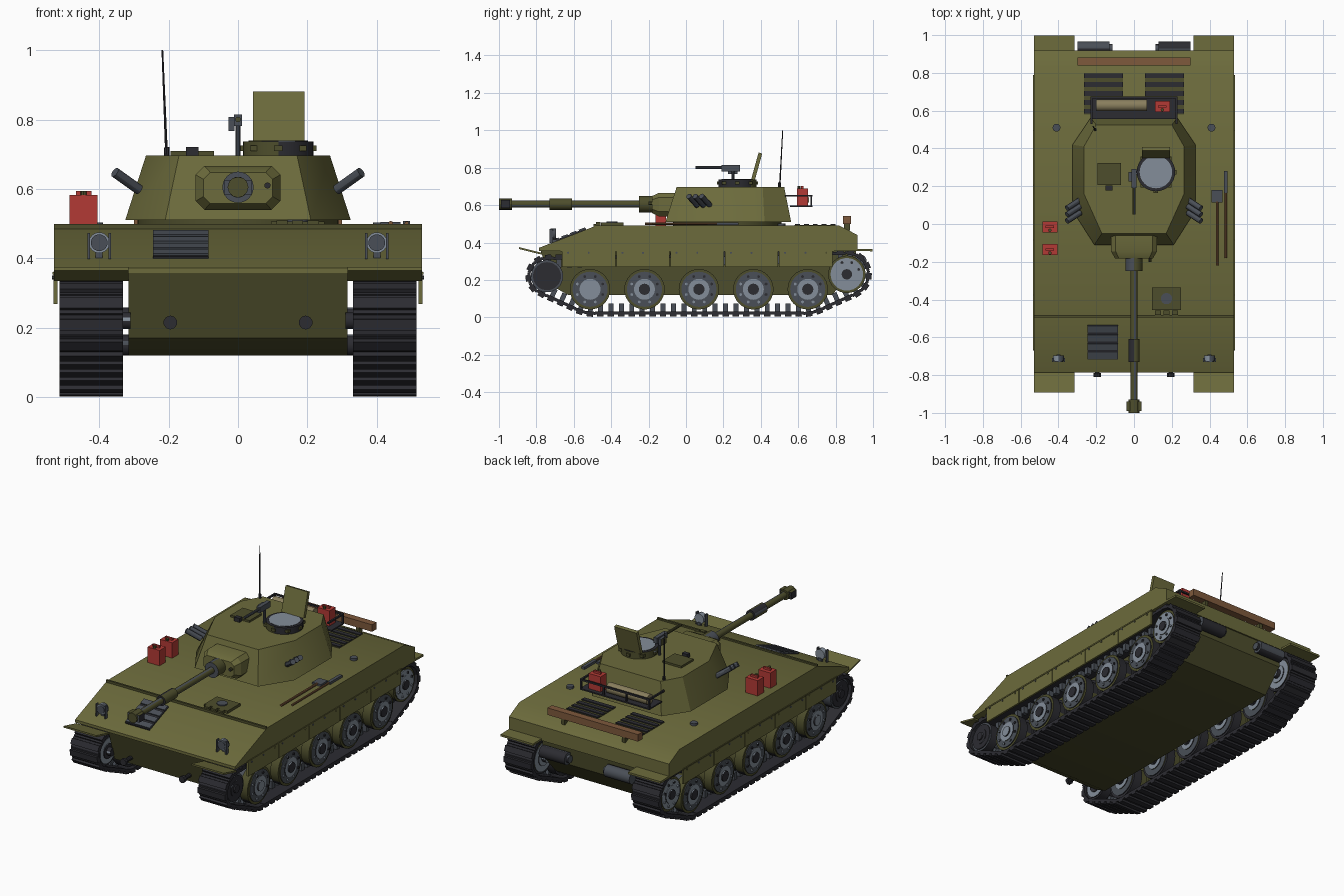
import bpy, bmesh, math
from mathutils import Vector, Matrix, geometry

if "Cube" in bpy.data.objects:
    bpy.data.objects.remove(bpy.data.objects["Cube"])


def material(name, rgb):
    m = bpy.data.materials.new(name)
    m.use_nodes = True
    m.diffuse_color = (*rgb, 1)
    m.node_tree.nodes["Principled BSDF"].inputs["Base Color"].default_value = (*rgb, 1)
    return m


OLIVE = material("olive", (.15, .147, .045))
DARK = material("dark_olive", (.075, .075, .025))
RUBBER = material("charcoal", (.025, .025, .031))
STEEL = material("steel_grey", (.068, .078, .095))
LIGHT = material("light_grey", (.23, .27, .32))
RED = material("red", (.45, .042, .035))
WOOD = material("wood", (.21, .1, .045))
CANVAS = material("canvas", (.25, .21, .11))
made = []


class Part:
    """Collects solids into one named object."""

    def __init__(self, name):
        self.name, self.bm, self.mats = name, bmesh.new(), []

    def paint(self, start, mat):
        if mat not in self.mats:
            self.mats.append(mat)
        self.bm.faces.ensure_lookup_table()
        for f in self.bm.faces[start:]:
            f.material_index = self.mats.index(mat)

    def box(self, c, size, mat, tilt=0, frame=None):
        n = len(self.bm.faces)
        rot = frame or Matrix.Rotation(tilt, 4, 'X')
        bmesh.ops.create_cube(self.bm, matrix=Matrix.Translation(c) @ rot @ Matrix.Diagonal((*size, 1)))
        self.paint(n, mat)
        return self

    def cyl(self, a, b, r, mat, sides=24, r2=None):
        n = len(self.bm.faces)
        a, b = Vector(a), Vector(b)
        rot = (b - a).to_track_quat('Z', 'Y').to_matrix().to_4x4()
        bmesh.ops.create_cone(self.bm, cap_ends=True, segments=sides, radius1=r,
                              radius2=r if r2 is None else r2, depth=(b - a).length,
                              matrix=Matrix.Translation((a + b) / 2) @ rot)
        self.paint(n, mat)
        return self

    def loft(self, rings, mat):
        n = len(self.bm.faces)
        vs = [[self.bm.verts.new(p) for p in ring] for ring in rings]
        k = len(vs[0])
        for lo, hi in zip(vs, vs[1:]):
            for i in range(k):
                j = (i + 1) % k
                self.bm.faces.new((lo[i], lo[j], hi[j], hi[i]))
        self.bm.faces.new(vs[0][::-1])
        self.bm.faces.new(vs[-1])
        self.paint(n, mat)
        return self

    def slab(self, profile, x0, x1, mat):
        return self.loft([[(x, y, z) for y, z in profile] for x in (x0, x1)], mat)

    def done(self):
        bmesh.ops.recalc_face_normals(self.bm, faces=self.bm.faces[:])
        me = bpy.data.meshes.new(self.name)
        self.bm.to_mesh(me)
        for m in self.mats:
            me.materials.append(m)
        ob = bpy.data.objects.new(self.name, me)
        bpy.context.collection.objects.link(ob)
        made.append(ob)


# Hull
Part("upper_hull").slab([(-.785, .355), (-.785, .372), (-.48, .49), (.82, .49), (.918, .44), (.918, .355)],
                        -.53, .53, OLIVE).done()
Part("lower_hull").slab([(-.78, .368), (-.72, .17), (-.63, .12), (.78, .12), (.9, .25), (.91, .36)],
                        -.315, .315, DARK).done()
Part("splash_strip").box((0, -.488, .492), (1.06, .012, .014), DARK).done()

# Running gear
WHEELS = [-.513 + .291 * i for i in range(5)]
IDLER, SPROCKET = (-.743, .22), (.86, .23)
circles = [(*IDLER, .095), (*SPROCKET, .113)] + [(y, .15, .126) for y in WHEELS]
pts = [Vector((y + r * math.cos(a), z + r * math.sin(a))) for y, z, r in circles
       for a in [math.tau * i / 64 for i in range(64)]]
path = [pts[i] for i in geometry.convex_hull_2d(pts)]


def resample(loop, count):
    seg = list(zip(loop, loop[1:] + loop[:1]))
    step = sum((b - a).length for a, b in seg) / count
    out, need = [], 0
    for a, b in seg:
        d = (b - a).length
        while need < d and len(out) < count:
            out.append(a.lerp(b, need / d))
            need += step
        need -= d
    return out, step


links, pitch = resample(path, 70)


def wheel(p, s, y, z, r, rim, hub, bolts):
    for x0, x1 in ((.345, .4), (.445, .497)):
        p.cyl((s * x0, y, z), (s * x1, y, z), r, RUBBER, 32)
    p.cyl((s * .34, y, z), (s * .503, y, z), r * .87, rim, 32)
    p.cyl((s * .335, y, z), (s * .507, y, z), r * .52, rim, 24)
    p.cyl((s * .31, y, z), (s * .515, y, z), r * .28, hub, 16)
    for i in range(bolts):
        a = math.tau * (i + .5) / bolts
        q = (y + r * .68 * math.cos(a), z + r * .68 * math.sin(a))
        p.cyl((s * .5, *q), (s * .509, *q), .008, LIGHT, 6)


for s, side in ((1, "left"), (-1, "right")):
    track = Part(side + "_track")
    for i, c in enumerate(links):
        t = (links[(i + 1) % len(links)] - links[i - 1]).normalized()
        n = Vector((t.y, -t.x))
        if n.dot(c - Vector((.06, .19))) < 0:
            n = -n
        frame = Matrix(((1, 0, 0, 0), (0, t.x, n.x, 0), (0, t.y, n.y, 0), (0, 0, 0, 1)))
        for off, size, mat in ((0, (.182, pitch * 1.04, .016), RUBBER),
                               (.012, (.182, pitch * .62, .016), RUBBER),
                               (-.028, (.03, .026, .045), STEEL)):
            q = c + n * off
            track.box((s * .423, q.x, q.y), size, mat, frame=frame)
    track.done()

    gear = Part(side + "_road_wheels")
    for y in WHEELS:
        wheel(gear, s, y, .15, .108, DARK, STEEL, 8)
    gear.done()
    gear = Part(side + "_idler_and_sprocket")
    wheel(gear, s, *IDLER, .086, STEEL, LIGHT, 0)
    wheel(gear, s, *SPROCKET, .1, DARK, LIGHT, 8)
    gear.done()

    # Skirts and mudguards
    skirt = Part(side + "_skirt")
    for i in range(5):
        y = -.52 + i * .29
        skirt.box((s * .526, y, .315), (.012, .284, .094), OLIVE)
        for dy in (-.11, 0, .11):
            skirt.cyl((s * .53, y + dy, .345), (s * .536, y + dy, .345), .006, STEEL, 6)
    skirt.box((s * .528, .06, .357), (.014, 1.46, .008), DARK).done()
    guard = Part(side + "_mudguards")
    guard.slab([(-.77, .335), (-.77, .345), (-.892, .375), (-.892, .365)], s * .315, s * .53, OLIVE)
    guard.slab([(.9, .355), (.9, .367), (.998, .365), (.998, .353)], s * .315, s * .53, OLIVE)
    guard.done()

    # Headlight, tow hook, exhaust, filler cap, engine louvers
    lamp = Part(side + "_headlight")
    lamp.cyl((s * .4, -.695, .445), (s * .4, -.725, .445), .03, STEEL)
    lamp.cyl((s * .4, -.724, .445), (s * .4, -.73, .445), .024, LIGHT)
    lamp.box((s * .4, -.7, .41), (.02, .02, .03), STEEL)
    for dx in (-.03, .03):
        lamp.box((s * .4 + dx, -.72, .435), (.007, .02, .075), STEEL)
    lamp.done()
    hook = Part(side + "_tow_hook")
    hook.cyl((s * .195, -.72, .215), (s * .195, -.81, .215), .012, RUBBER, 10)
    hook.cyl((s * .195, -.79, .215), (s * .195, -.81, .215), .02, RUBBER, 10).done()
    pipe = Part(side + "_exhaust")
    pipe.cyl((s * .13, .93, .3), (s * .3, .93, .3), .036, RUBBER, 20)
    pipe.cyl((s * .115, .93, .3), (s * .13, .93, .3), .022, STEEL, 16).done()
    Part(side + "_filler_cap").cyl((s * .41, .51, .485), (s * .41, .51, .503), .021, STEEL, 12).done()
    louvers = Part(side + "_engine_louvers")
    louvers.box((s * .162, .69, .491), (.205, .22, .004), DARK)
    for i in range(5):
        louvers.box((s * .162, .785 - i * .047, .494), (.205, .026, .01), RUBBER)
    louvers.done()

    # Smoke launchers
    smoke = Part(side + "_smoke_launchers")
    for i in range(3):
        y = .06 + i * .034
        smoke.cyl((s * .285, y, .598), (s * .355, y - .045, .648), .015, STEEL, 12)
    smoke.done()

# Glacis grille and driver hatch
tilt = math.atan2(.118, .305)
grille = Part("glacis_grille").box((-.165, -.625, .435), (.16, .195, .012), RUBBER, tilt)
for i in range(4):
    y = -.555 - i * .047
    grille.box((-.165, y, .442 + (y + .625) * .387), (.16, .036, .012), STEEL, tilt)
grille.done()
driver = Part("driver_hatch").box((.172, -.395, .497), (.155, .12, .018), DARK)
driver.cyl((.172, -.395, .5), (.172, -.395, .512), .03, STEEL)
for dx in (-.045, 0, .045):
    driver.box((.172 + dx, -.47, .498), (.032, .024, .022), STEEL)
driver.done()


# Turret
def octagon(half, z):
    return [(x, y, z) for x, y in half] + [(-x, y, z) for x, y in reversed(half)]


Part("turret_ring").cyl((0, .22, .485), (0, .22, .52), .29, DARK, 40).done()
Part("turret").loft([octagon([(.21, -.11), (.325, .07), (.325, .42), (.23, .562)], .51),
                     octagon([(.17, -.05), (.265, .16), (.265, .41), (.2, .525)], .697)], OLIVE).done()


def mantlet_ring(y, w, h, c):
    quarter = [(w, h - c), (w - c, h), (c - w, h), (-w, h - c)]
    return [(x, y, .603 + z) for x, z in quarter + [(-x, -z) for x, z in quarter]]


Part("mantlet").loft([mantlet_ring(-.05, .122, .063, .025), mantlet_ring(-.145, .122, .063, .025),
                      mantlet_ring(-.182, .1, .045, .02)], OLIVE).done()
gun = Part("main_gun").cyl((0, -.17, .605), (0, -.25, .605), .045, DARK)
gun.cyl((0, -.24, .605), (0, -.95, .605), .019, STEEL)
gun.cyl((0, -.61, .605), (0, -.73, .605), .03, DARK)
gun.box((0, -.965, .605), (.08, .05, .042), STEEL).cyl((0, -.93, .605), (0, -1, .605), .03, STEEL, 12)
gun.cyl((.085, -.17, .61), (.085, -.2, .61), .009, RUBBER, 10).done()

# Commander cupola with open lid, loader hatch, antenna
cupola = Part("cupola").cyl((.116, .275, .69), (.116, .275, .737), .102, DARK, 32)
cupola.cyl((.116, .275, .73), (.116, .275, .739), .086, RUBBER, 32)
for i in range(8):
    a = math.tau * i / 8
    cupola.box((.116 + .098 * math.cos(a), .275 + .098 * math.sin(a), .717), (.024, .024, .016), LIGHT)
cupola.done()
Part("cupola_lid").box((.117, .378, .807), (.148, .02, .148), OLIVE, -.27).done()
Part("loader_hatch").box((-.132, .265, .702), (.125, .115, .014), DARK) \
    .box((-.132, .19, .708), (.036, .026, .026), RUBBER).done()
Part("antenna").cyl((-.205, .5, .69), (-.206, .501, .72), .008, RUBBER, 8) \
    .cyl((-.206, .501, .7), (-.218, .517, 1), .004, RUBBER, 8, .0025).done()

# Roof machine gun
mg = Part("machine_gun").cyl((0, .25, .69), (0, .25, .79), .008, STEEL, 10)
mg.box((0, .24, .798), (.024, .1, .034), STEEL).cyl((0, .2, .8), (0, .05, .8), .008, STEEL, 10)
mg.box((-.019, .25, .787), (.018, .05, .04), DARK).done()

# Stowage basket and rolled tarp
basket = Part("stowage_basket").box((0, .615, .594), (.46, .12, .008), RUBBER)
for x in (-.225, -.075, .075, .225):
    basket.box((x, .67, .622), (.009, .009, .06), RUBBER)
basket.box((0, .67, .65), (.46, .01, .01), RUBBER)
for x in (-.225, .225):
    basket.box((x, .6, .65), (.01, .14, .01), RUBBER)
basket.done()
Part("rolled_tarp").cyl((-.2, .628, .628), (.07, .628, .628), .031, CANVAS, 16).done()

# Fuel cans
for i, (x, y, z) in enumerate(((-.445, -.015, .49), (-.445, -.135, .49), (.15, .622, .597))):
    can = Part("fuel_can_%d" % (i + 1)).box((x, y, z + .046), (.08, .058, .092), RED)
    can.box((x, y, z + .098), (.045, .012, .012), RED).cyl((x, y - .018, z + .09), (x, y - .018, z + .104), .009, DARK, 8)
    can.done()

# Deck tools and timber beam
Part("shovel").box((.44, .147, .499), (.058, .066, .012), STEEL) \
    .cyl((.44, .12, .501), (.44, -.22, .501), .007, WOOD, 8).done()
Part("pickaxe").box((.486, .222, .5), (.02, .115, .014), STEEL) \
    .cyl((.486, .17, .501), (.486, -.18, .501), .006, WOOD, 8).done()
beam = Part("timber_beam").box((0, .861, .52), (.6, .042, .042), WOOD)
for x in (-.2, .2):
    beam.box((x, .861, .485), (.02, .03, .04), DARK)
beam.done()

# Smooth round parts, keep hard edges
for ob in bpy.context.selected_objects:
    ob.select_set(False)
for ob in made:
    ob.select_set(True)
bpy.context.view_layer.objects.active = made[0]
bpy.ops.object.shade_smooth_by_angle(angle=math.radians(30))
